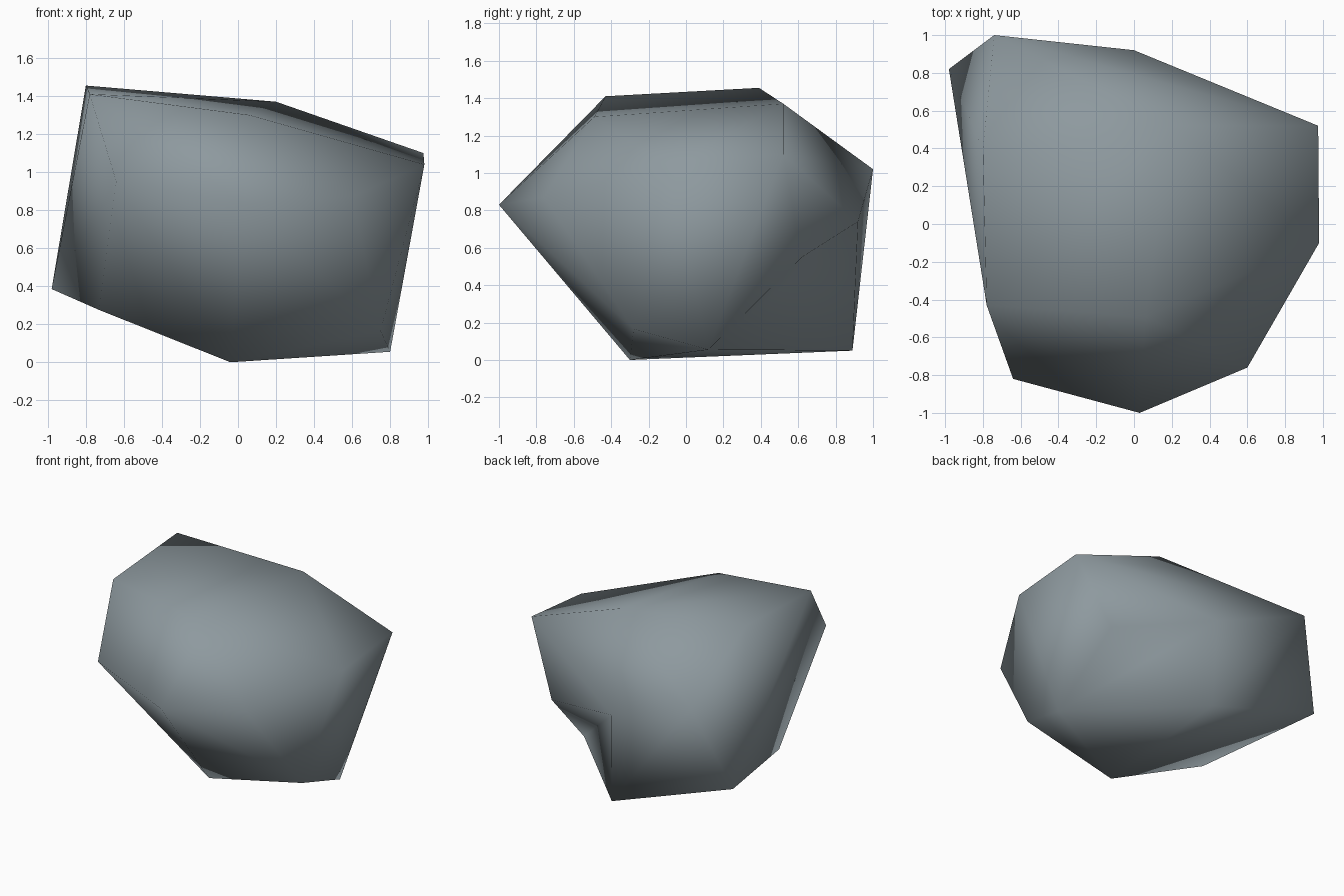
import bpy
import bmesh

if "Cube" in bpy.data.objects:
    bpy.data.objects.remove(bpy.data.objects["Cube"])

# Corner points of the boulder
POINTS = {
    "top_front_left": (-0.78, -0.43, 1.41),
    "top_back_left": (-0.80, 0.39, 1.455),
    "top_back": (0.20, 0.52, 1.37),
    "top_front": (0.06, -0.49, 1.30),
    "right_back": (0.975, 0.52, 1.10),
    "right_front": (0.98, -0.10, 1.04),
    "front_tip": (0.03, -1.00, 0.83),
    "front_right": (0.60, -0.76, 0.87),
    "front_left": (-0.64, -0.82, 0.95),
    "base_front": (-0.04, -0.30, 0.0),
    "base_right": (0.75, -0.28, 0.165),
    "base_left": (-0.73, -0.11, 0.275),
    "foot_right": (0.80, 0.12, 0.055),
    "foot_back": (0.02, 0.89, 0.05),
    "left_tip": (-0.98, 0.82, 0.385),
    "back_left": (-0.74, 1.00, 1.02),
    "back": (0.0, 0.92, 0.74),
    "overhang": (0.73, 0.62, 0.55),
}

bm = bmesh.new()
v = {name: bm.verts.new(co) for name, co in POINTS.items()}
bmesh.ops.convex_hull(bm, input=bm.verts[:])

# Undercut below the overhang: flip the diagonal of that panel so it folds inward
edge = bm.edges.get((v["foot_back"], v["overhang"]))
if edge and len(edge.link_faces) == 2:
    corners = {w for f in edge.link_faces for w in f.verts}
    if corners == {v["foot_back"], v["overhang"], v["back"], v["foot_right"]}:
        bmesh.ops.delete(bm, geom=[edge], context='EDGES')
        bm.faces.new((v["back"], v["foot_right"], v["foot_back"]))
        bm.faces.new((v["back"], v["overhang"], v["foot_right"]))

loose = [w for w in bm.verts if not w.link_faces]
bmesh.ops.delete(bm, geom=loose, context='VERTS')
bmesh.ops.recalc_face_normals(bm, faces=bm.faces[:])
for f in bm.faces:
    f.smooth = True

mesh = bpy.data.meshes.new("boulder")
bm.to_mesh(mesh)
bm.free()

# Single grey stone colour
stone = bpy.data.materials.new("grey stone")
stone.diffuse_color = (0.27, 0.32, 0.345, 1.0)
stone.use_nodes = True
stone.node_tree.nodes["Principled BSDF"].inputs["Base Color"].default_value = stone.diffuse_color
mesh.materials.append(stone)

boulder = bpy.data.objects.new("boulder", mesh)
bpy.context.collection.objects.link(boulder)
